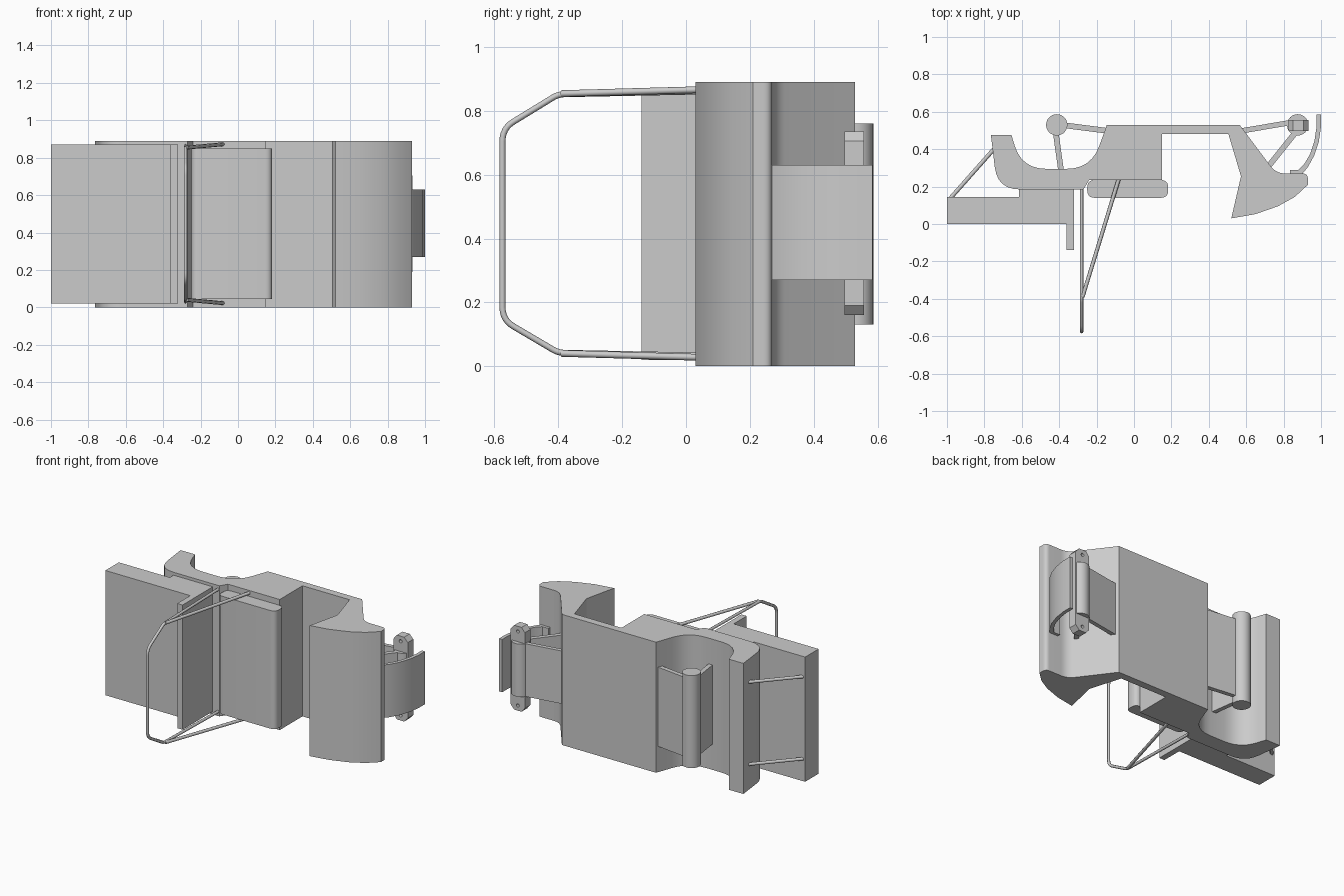
import bpy, bmesh
from math import cos, sin, pi, radians
from mathutils import Vector

if "Cube" in bpy.data.objects:
    bpy.data.objects.remove(bpy.data.objects["Cube"])


def finish(obj, smooth=True):
    bpy.ops.object.select_all(action='DESELECT')
    obj.select_set(True)
    bpy.context.view_layer.objects.active = obj
    if smooth:
        bpy.ops.object.shade_smooth_by_angle(angle=radians(20))
    return obj


def from_bmesh(name, bm, smooth=True):
    bmesh.ops.recalc_face_normals(bm, faces=bm.faces)
    me = bpy.data.meshes.new(name)
    bm.to_mesh(me)
    bm.free()
    obj = bpy.data.objects.new(name, me)
    bpy.context.collection.objects.link(obj)
    return finish(obj, smooth)


def prism(name, pts, z0, z1):
    """Plan outline extruded upward."""
    bm = bmesh.new()
    face = bm.faces.new([bm.verts.new((x, y, z0)) for x, y in pts])
    top = bmesh.ops.extrude_face_region(bm, geom=[face])['geom']
    for v in top:
        if isinstance(v, bmesh.types.BMVert):
            v.co.z = z1
    return from_bmesh(name, bm)


def rounded(pts, steps=6):
    """Points are (x, y) or (x, y, cut): cut rounds that corner."""
    out = []
    n = len(pts)
    for i, p in enumerate(pts):
        b = Vector(p[:2])
        if len(p) == 2:
            out.append(b)
            continue
        a, c = Vector(pts[i - 1][:2]), Vector(pts[(i + 1) % n][:2])
        s = b + (a - b).normalized() * p[2]
        e = b + (c - b).normalized() * p[2]
        for k in range(steps + 1):
            t = k / steps
            out.append(s * (1 - t) ** 2 + b * 2 * t * (1 - t) + e * t * t)
    return out


def circle(x, y, r, n=32):
    return [(x + r * cos(2 * pi * k / n), y + r * sin(2 * pi * k / n)) for k in range(n)]


def strip(name, a, b, width, z0, z1):
    """Flat plate standing on a plan line."""
    a, b = Vector(a), Vector(b)
    d = (b - a).normalized() * width / 2
    n = Vector((-d.y, d.x))
    prism(name, [a + n, a - n, b - n, b + n], z0, z1)


def rod(name, pts, r):
    cu = bpy.data.curves.new(name, 'CURVE')
    cu.dimensions = '3D'
    cu.bevel_depth, cu.bevel_resolution, cu.use_fill_caps = r, 2, True
    sp = cu.splines.new('POLY')
    sp.points.add(len(pts) - 1)
    for q, p in zip(sp.points, pts):
        q.co = (*p, 1)
    obj = bpy.data.objects.new(name, cu)
    bpy.context.collection.objects.link(obj)
    finish(obj, False)
    bpy.ops.object.convert(target='MESH')
    bpy.ops.object.shade_smooth_by_angle(angle=radians(50))


# Main body
prism("main_body", rounded([
    (-0.765, 0.475), (-0.655, 0.475), (-0.60, 0.295, 0.13), (-0.23, 0.295, 0.13),
    (-0.145, 0.53), (0.565, 0.53), (0.76, 0.27, 0.05), (0.93, 0.27, 0.03),
    (0.93, 0.21), (0.86, 0.145), (0.77, 0.095), (0.65, 0.053), (0.52, 0.03),
    (0.572, 0.255), (0.505, 0.48), (0.15, 0.48), (0.15, 0.235), (-0.24, 0.235),
    (-0.27, 0.185), (-0.73, 0.185, 0.12)]), 0, 0.89)

# Front pad with rounded long edges
prism("front_pad", rounded([(-0.25, 0.14, 0.04), (0.183, 0.14, 0.04),
                            (0.183, 0.235, 0.04), (-0.25, 0.235, 0.04)]), 0.045, 0.85)

# Side box with flange
prism("side_box", [(-1, 0), (-0.36, 0), (-0.36, -0.14), (-0.32, -0.14), (-0.32, 0.187),
                   (-0.615, 0.187), (-0.615, 0.145), (-1, 0.145)], 0.02, 0.87)
for z in (0.17, 0.73):
    rod("box_strut", [(-0.98, 0.14, z), (-0.745, 0.405, z)], 0.011)

# Guard rail loop and its braces
rail = rounded([(0.20, 0.03), (-0.40, 0.042, 0.02), (-0.575, 0.145, 0.04),
                (-0.575, 0.745, 0.04), (-0.40, 0.852, 0.02), (0.20, 0.864)])
rod("guard_rail", [(-0.28, y, z) for y, z in rail], 0.0095)
for z0, z1 in ((0.04, 0.022), (0.854, 0.872)):
    rod("rail_brace", [(-0.275, -0.39, z0), (-0.08, 0.245, z1)], 0.0105)

# Rear roller on two plates
prism("rear_roller", circle(-0.413, 0.53, 0.057), 0.13, 0.76)
strip("roller_plate", (-0.39, 0.53), (-0.14, 0.498), 0.03, 0.175, 0.715)
strip("roller_plate", (-0.42, 0.50), (-0.39, 0.285), 0.03, 0.175, 0.715)

# Hinge barrel with its arms and curved shield
prism("hinge_barrel", circle(0.875, 0.53, 0.057), 0.27, 0.63)
strip("hinge_arm", (0.575, 0.498), (0.84, 0.543), 0.028, 0.27, 0.63)
strip("hinge_arm", (0.72, 0.31), (0.86, 0.485), 0.03, 0.27, 0.63)
outer = [(1.0, 0.585), (1.0, 0.52), (0.988, 0.44), (0.963, 0.365), (0.93, 0.305), (0.90, 0.268)]
inner = [(0.835, 0.268), (0.835, 0.29), (0.88, 0.29), (0.91, 0.32), (0.942, 0.375),
         (0.965, 0.445), (0.976, 0.52), (0.976, 0.585)]
prism("curved_shield", outer + inner, 0.27, 0.63)

# Hinge post with bevelled ends and pin holes
bm = bmesh.new()
prof = [(0.825, 0.19), (0.85, 0.16), (0.905, 0.16), (0.932, 0.19),
        (0.932, 0.705), (0.905, 0.735), (0.85, 0.735), (0.825, 0.705)]
f = bm.faces.new([bm.verts.new((x, 0.497, z)) for x, z in prof])
ext = bmesh.ops.extrude_face_region(bm, geom=[f])['geom']
bmesh.ops.translate(bm, vec=(0, 0.06, 0), verts=[v for v in ext if isinstance(v, bmesh.types.BMVert)])
post = from_bmesh("hinge_post", bm, False)
for z in (0.195, 0.70):
    bpy.ops.mesh.primitive_cylinder_add(vertices=12, radius=0.011, depth=0.2,
                                        location=(0.878, 0.527, z), rotation=(pi / 2, 0, 0))
    cut = bpy.context.object
    cut.name = "pin_hole_cutter"
    cut.hide_render = True
    cut.hide_set(True)
    m = post.modifiers.new("pin_hole", 'BOOLEAN')
    m.operation, m.object = 'DIFFERENCE', cut
